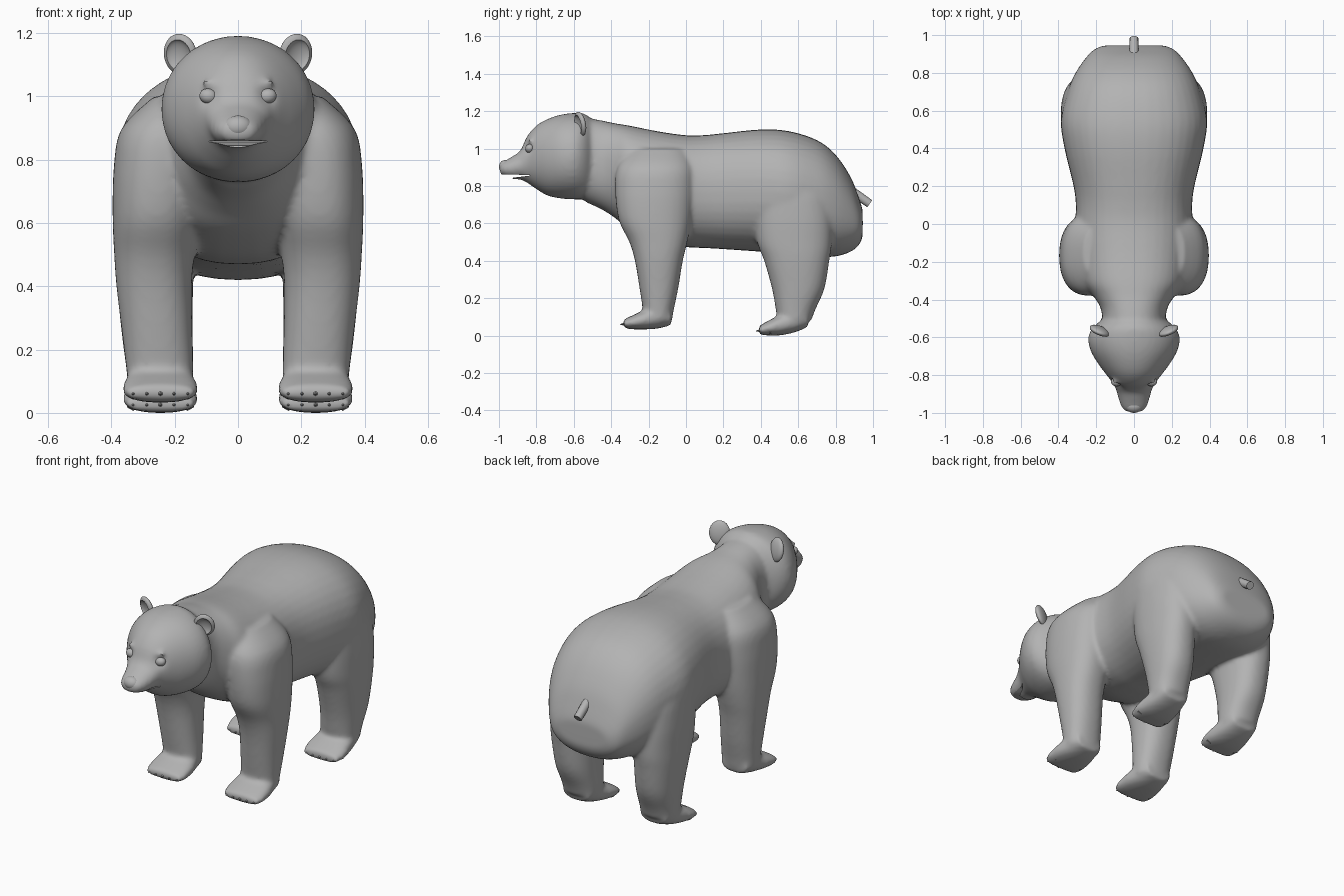
import bpy, bmesh, math
from mathutils import Vector, Matrix
from mathutils.bvhtree import BVHTree

if "Cube" in bpy.data.objects:
    bpy.data.objects.remove(bpy.data.objects["Cube"])

fur = bpy.data.materials.new("plain grey")
fur.diffuse_color = (0.45, 0.45, 0.45, 1)
fur.use_nodes = True
fur.node_tree.nodes["Principled BSDF"].inputs["Base Color"].default_value = fur.diffuse_color


def make_object(name, bm):
    bmesh.ops.recalc_face_normals(bm, faces=bm.faces)
    me = bpy.data.meshes.new(name)
    bm.to_mesh(me)
    bm.free()
    ob = bpy.data.objects.new(name, me)
    bpy.context.collection.objects.link(ob)
    me.materials.append(fur)
    return ob


def shade(ob, angle):
    bpy.ops.object.select_all(action='DESELECT')
    ob.select_set(True)
    bpy.context.view_layer.objects.active = ob
    bpy.ops.object.shade_smooth_by_angle(angle=math.radians(angle))


def bake(ob):
    dg = bpy.context.evaluated_depsgraph_get()
    me = bpy.data.meshes.new_from_object(ob.evaluated_get(dg))
    ob.modifiers.clear()
    ob.data = me


def refine(rows, n=4):
    # Catmull-Rom interpolation between table rows
    out = []
    for i in range(len(rows) - 1):
        a, b, c, d = rows[max(i - 1, 0)], rows[i], rows[i + 1], rows[min(i + 2, len(rows) - 1)]
        for k in range(n):
            t = k / n
            out.append([0.5 * (2 * q + (r - p) * t + (2 * p - 5 * q + 4 * r - s) * t * t
                               + (3 * q - p - 3 * r + s) * t ** 3)
                        for p, q, r, s in zip(a, b, c, d)])
    return out + [rows[-1]]


def loft(bm, rows, axis, power=2.2, sides=40):
    # rows: centre x, y, z, half width, half depth
    rings = []
    for x, y, z, ha, hb in refine(rows):
        ring = []
        for i in range(sides):
            t = 2 * math.pi * i / sides
            c, s = math.cos(t), math.sin(t)
            a = ha * math.copysign(abs(c) ** (2 / power), c)
            b = hb * math.copysign(abs(s) ** (2 / power), s)
            ring.append(bm.verts.new((x + a, y, z + b) if axis == 'y' else (x + a, y + b, z)))
        rings.append(ring)
    for r, q in zip(rings, rings[1:]):
        for i in range(sides):
            j = (i + 1) % sides
            bm.faces.new((r[i], r[j], q[j], q[i]))
    bm.faces.new(rings[0])
    bm.faces.new(rings[-1])


def ball(bm, centre, radii, rot=Matrix.Identity(4)):
    m = Matrix.Translation(centre) @ rot @ Matrix.Diagonal((*radii, 1))
    bmesh.ops.create_uvsphere(bm, u_segments=28, v_segments=18, radius=1, matrix=m)


# Tables: y, centre z, half width, half height
TRUNK = [(-.54, .94, .165, .225), (-.45, .912, .175, .238), (-.38, .882, .215, .253),
         (-.30, .845, .27, .277), (-.15, .795, .30, .297), (0, .772, .31, .299),
         (.1, .77, .308, .302), (.2, .772, .32, .31), (.4, .775, .368, .327),
         (.55, .763, .387, .33), (.7, .733, .353, .312), (.8, .695, .31, .272),
         (.88, .648, .255, .2), (.925, .61, .21, .125), (.945, .60, .16, .07)]
HEAD = [(-.50, .945, .16, .21), (-.545, .958, .215, .229), (-.60, .959, .242, .231),
        (-.67, .957, .23, .224), (-.74, .953, .19, .205), (-.80, .953, .145, .17),
        (-.85, .941, .108, .124), (-.885, .912, .093, .078), (-.93, .897, .081, .06),
        (-.97, .892, .066, .042), (-.995, .89, .045, .028)]
FRONT_FOOT = [(-.08, .10, .08, .045), (-.15, .10, .10, .062), (-.22, .085, .116, .052),
              (-.29, .07, .118, .036), (-.335, .063, .106, .022)]
REAR_FOOT = [(.65, .095, .085, .05), (.58, .075, .10, .058), (.5, .055, .114, .054),
             (.44, .04, .118, .039), (.39, .028, .106, .024)]
# Tables: z, centre x, centre y, half width, half depth
FRONT_LEG = [(.08, .245, -.15, .102, .075), (.14, .247, -.148, .106, .083),
             (.25, .255, -.145, .111, .103), (.4, .265, -.145, .119, .128),
             (.5, .264, -.148, .127, .155), (.62, .257, -.165, .139, .195),
             (.78, .245, -.167, .147, .212), (.9, .222, -.162, .145, .205),
             (1.0, .165, -.15, .10, .15)]
REAR_LEG = [(.08, .245, .58, .102, .09), (.14, .247, .586, .106, .106),
            (.25, .255, .60, .112, .14), (.4, .262, .592, .12, .174),
            (.5, .262, .58, .124, .2), (.65, .255, .57, .132, .21),
            (.8, .24, .55, .13, .2), (.95, .19, .53, .1, .12)]

# Body: overlapping lofts fused into one soft skin
bm = bmesh.new()
loft(bm, [(0, y, z, a, b) for y, z, a, b in TRUNK], 'y', 2.3)
loft(bm, [(0, y, z, a, b) for y, z, a, b in HEAD], 'y', 2.05)
for sx in (-1, 1):
    for leg in (FRONT_LEG, REAR_LEG):
        loft(bm, [(sx * x, y, z, a, b) for z, x, y, a, b in leg], 'z', 2.3)
    for foot in (FRONT_FOOT, REAR_FOOT):
        loft(bm, [(sx * .245, y, z, a, b) for y, z, a, b in foot], 'y', 2.4)
    # slanted brow ridge
    ball(bm, (sx * .082, -.835, 1.036), (.045, .018, .013), Matrix.Rotation(-sx * .4, 4, 'Y'))
body = make_object("body", bm)
rm = body.modifiers.new("fuse", 'REMESH')
rm.mode = 'VOXEL'
rm.voxel_size = 0.012
sm = body.modifiers.new("soften", 'SMOOTH')
sm.factor = 0.5
sm.iterations = 8
bake(body)

# Eye sockets: press the skin in around each eye
EYE = (.093, 1.0)
tree = BVHTree.FromObject(body, bpy.context.evaluated_depsgraph_get())
eye_y = tree.ray_cast(Vector((EYE[0], -2, EYE[1])), Vector((0, 1, 0)))[0].y
for v in body.data.vertices:
    d = (Vector((abs(v.co.x), v.co.y, v.co.z)) - Vector((EYE[0], eye_y, EYE[1]))).length
    if d < .12:
        v.co.y += .018 * math.exp(-(d / .032) ** 2)

# Mouth slot, with the lower jaw shorter than the muzzle
bm = bmesh.new()
slot = [(-1.05, .862), (-.835, .859), (-.835, .855), (-.925, .844), (-.94, .80), (-1.05, .80)]
face = bm.faces.new([bm.verts.new((-.14, y, z)) for y, z in slot])
ext = bmesh.ops.extrude_face_region(bm, geom=[face])
bmesh.ops.translate(bm, vec=(.28, 0, 0),
                    verts=[g for g in ext['geom'] if isinstance(g, bmesh.types.BMVert)])
cutter = make_object("mouth_cutter", bm)
cutter.hide_render = True
bo = body.modifiers.new("mouth", 'BOOLEAN')
bo.operation = 'DIFFERENCE'
bo.solver = 'EXACT'
bo.object = cutter
bake(body)
bpy.data.objects.remove(cutter)
shade(body, 45)

# Eyes and nose
bm = bmesh.new()
for sx in (-1, 1):
    ball(bm, (sx * EYE[0], eye_y + .016, EYE[1]), (.029, .024, .024), Matrix.Rotation(-sx * .2, 4, 'Y'))
shade(make_object("eyes", bm), 60)
bm = bmesh.new()
ball(bm, (0, -.964, .903), (.046, .036, .036))
shade(make_object("nose", bm), 60)

# Ears: flattened balls hollowed at the front
for sx, side in ((-1, "left"), (1, "right")):
    turn = Matrix.Rotation(sx * .4, 4, 'Z') @ Matrix.Rotation(.2, 4, 'X')
    place = Vector((sx * .182, -.565, 1.132))
    bm = bmesh.new()
    ball(bm, place, (.056, .022, .066), turn)
    ear = make_object(side + "_ear", bm)
    bm = bmesh.new()
    ball(bm, place + turn @ Vector((0, -.02, 0)), (.043, .022, .052), turn)
    hollow = make_object("ear_cutter", bm)
    hollow.hide_render = True
    bo = ear.modifiers.new("hollow", 'BOOLEAN')
    bo.operation = 'DIFFERENCE'
    bo.object = hollow
    bake(ear)
    bpy.data.objects.remove(hollow)
    shade(ear, 40)

# Tail: short stub sloping down
bm = bmesh.new()
axis = Vector((0, .115, -.08))
m = Matrix.Translation((0, .925, .745)) @ axis.to_track_quat('Z', 'Y').to_matrix().to_4x4()
bmesh.ops.create_cone(bm, cap_ends=True, segments=12, radius1=.025, radius2=.023,
                      depth=axis.length, matrix=m)
shade(make_object("tail", bm), 40)

# Claws: five faceted cones on each foot
bm = bmesh.new()
for sx in (-1, 1):
    for y, z in ((-.318, .062), (.408, .027)):
        for i in range(-2, 3):
            m = (Matrix.Translation((sx * .245 + i * .043, y + .006 * abs(i), z))
                 @ Matrix.Rotation(math.radians(94), 4, 'X'))
            bmesh.ops.create_cone(bm, cap_ends=True, segments=6, radius1=.023, radius2=.001,
                                  depth=.07, matrix=m)
make_object("claws", bm)
